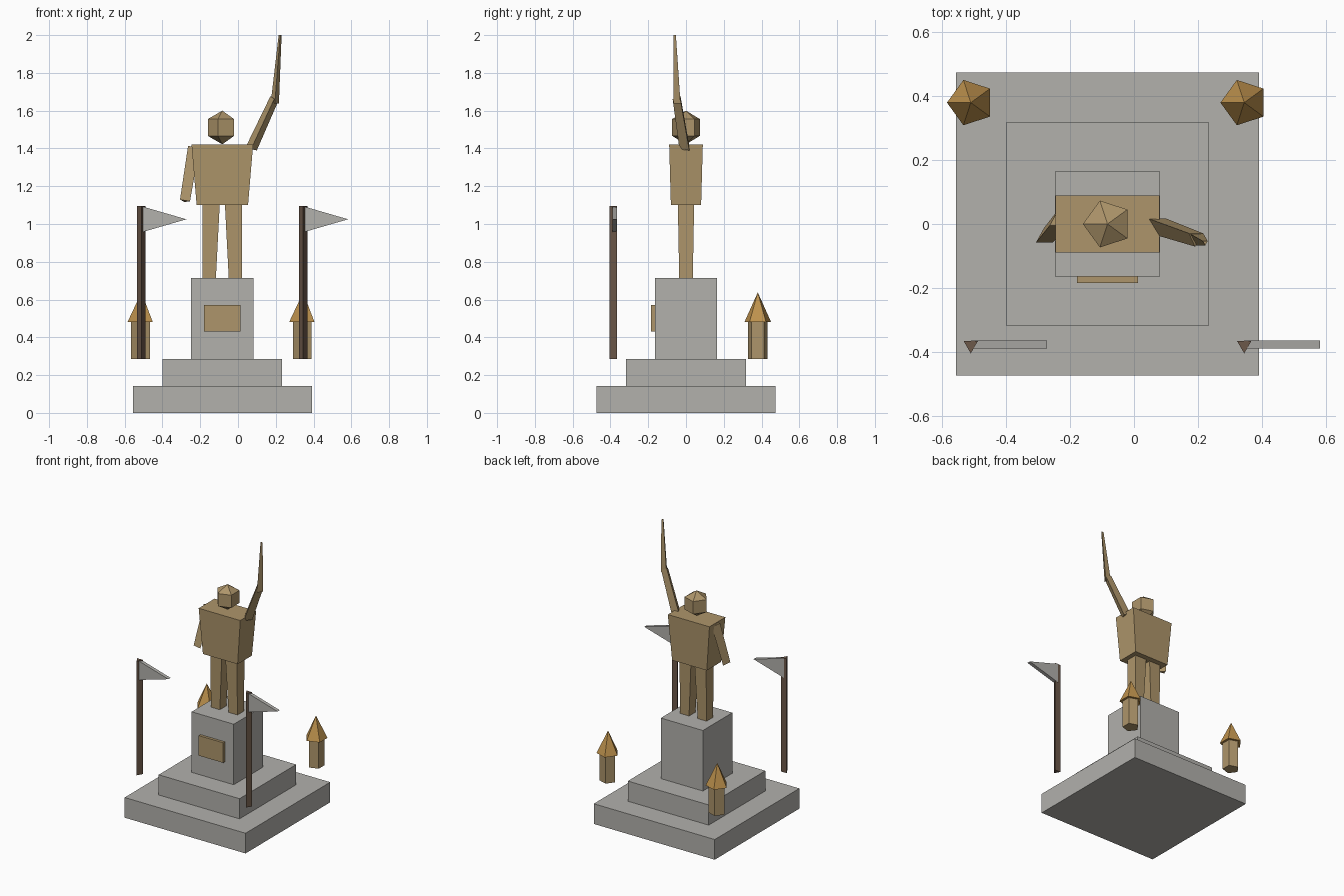
import bpy, bmesh, math
from mathutils import Vector

if "Cube" in bpy.data.objects:
    bpy.data.objects.remove(bpy.data.objects["Cube"])

CX = -0.083  # centre line of the monument


def material(name, rgb):
    m = bpy.data.materials.new(name)
    m.diffuse_color = (*rgb, 1)
    m.use_nodes = True
    m.node_tree.nodes["Principled BSDF"].inputs["Base Color"].default_value = m.diffuse_color
    return m


STONE = material("pale_stone", (0.445, 0.437, 0.413))
BRONZE = material("tan_bronze", (0.42, 0.30, 0.145))
GOLD = material("gold_roof", (0.52, 0.29, 0.075))
WOOD = material("dark_wood", (0.15, 0.098, 0.068))


def loft(name, rings, mat):
    """Skin a list of equal rings and cap both ends (a one-point ring makes a tip)."""
    bm = bmesh.new()
    loops = [[bm.verts.new(p) for p in ring] for ring in rings]
    for a, b in zip(loops, loops[1:]):
        n = max(len(a), len(b))
        for i in range(n):
            j = (i + 1) % n
            quad = [a[i % len(a)], a[j % len(a)], b[j % len(b)], b[i % len(b)]]
            bm.faces.new(list(dict.fromkeys(quad)))
    for ring in (loops[0], loops[-1]):
        if len(ring) > 2:
            bm.faces.new(ring)
    bmesh.ops.recalc_face_normals(bm, faces=bm.faces)
    mesh = bpy.data.meshes.new(name)
    bm.to_mesh(mesh)
    bm.free()
    mesh.materials.append(mat)
    ob = bpy.data.objects.new(name, mesh)
    bpy.context.collection.objects.link(ob)
    return ob


def rect(x0, x1, y0, y1, z):
    return [(x0, y0, z), (x1, y0, z), (x1, y1, z), (x0, y1, z)]


def block(name, hx, hy, z0, z1, mat, top=None):
    """Box about the centre line, with an optional wider or narrower top."""
    tx, ty = top or (hx, hy)
    loft(name, [rect(CX - hx, CX + hx, -hy, hy, z0),
                rect(CX - tx, CX + tx, -ty, ty, z1)], mat)


def ngon(x, y, z, r, n, start):
    if r == 0:
        return [(x, y, z)]
    return [(x + r * math.cos(start + i * math.tau / n),
             y + r * math.sin(start + i * math.tau / n), z) for i in range(n)]


def limb(name, p, q, r0, r1, ridge, mat):
    """Tapered three-sided bar from p to q with one ridge facing the given way."""
    p, q = Vector(p), Vector(q)
    axis = (q - p).normalized()
    u = Vector(ridge)
    u = (u - axis * u.dot(axis)).normalized()
    v = axis.cross(u)
    angles = [i * math.tau / 3 for i in range(3)]
    loft(name, [[c + r * (math.cos(a) * u + math.sin(a) * v) for a in angles]
                for c, r in ((p, r0), (q, r1))], mat)


# Stepped base, pedestal and plaque
block("base_step", 0.474, 0.474, 0, 0.143, STONE)
block("upper_step", 0.317, 0.317, 0.143, 0.286, STONE)
block("pedestal", 0.165, 0.165, 0.286, 0.715, STONE)
loft("plaque", [rect(CX - 0.096, CX + 0.096, -0.184, -0.16, z) for z in (0.43, 0.572)], BRONZE)

# Statue legs, mirrored about the centre line
for side, name in ((-1, "left_leg"), (1, "right_leg")):
    x = [CX + side * d for d in (0.034, 0.104, 0.014, 0.104)]
    loft(name, [rect(x[0], x[1], -0.036, 0.036, 0.715),
                rect(x[2], x[3], -0.043, 0.043, 1.10)], BRONZE)

# Torso and head
block("torso", 0.136, 0.08, 1.10, 1.42, BRONZE, top=(0.163, 0.089))
loft("head", [ngon(CX, 0, 1.511 + h, r, 5, math.pi)
              for h, r in ((-0.089, 0), (-0.0445, 0.077), (0.0445, 0.077), (0.089, 0))], BRONZE)

# Lowered arm, raised arm and blade
limb("lowered_arm", (-0.235, 0.012, 1.405), (-0.281, -0.043, 1.122), 0.035, 0.031, (0, 1, 0), BRONZE)
limb("raised_arm", (0.071, 0, 1.40), (0.193, -0.043, 1.665), 0.035, 0.028, (0, -1, 0), BRONZE)
limb("blade", (0.195, -0.042, 1.64), (0.223, -0.058, 2.0), 0.025, 0.009, (0, -1, 0), BRONZE)

for side, tag in ((-1, "left"), (1, "right")):
    x = CX + side * 0.428
    # Flag pole with a pennant
    loft(f"{tag}_flag_pole", [ngon(x, -0.379, z, 0.026, 3, -math.pi / 2)
                              for z in (0.286, 1.095)], WOOD)
    loft(f"{tag}_pennant", [[(x, y, 0.956), (x + 0.238, y, 1.025), (x, y, 1.094)]
                            for y in (-0.39, -0.365)], STONE)
    # Lantern with a pointed roof
    loft(f"{tag}_lantern", [ngon(x, 0.38, z, 0.055, 5, math.pi) for z in (0.286, 0.48)], BRONZE)
    loft(f"{tag}_lantern_roof", [ngon(x, 0.38, 0.48, 0.0745, 5, math.pi),
                                 ngon(x, 0.38, 0.638, 0, 5, 0)], GOLD)
